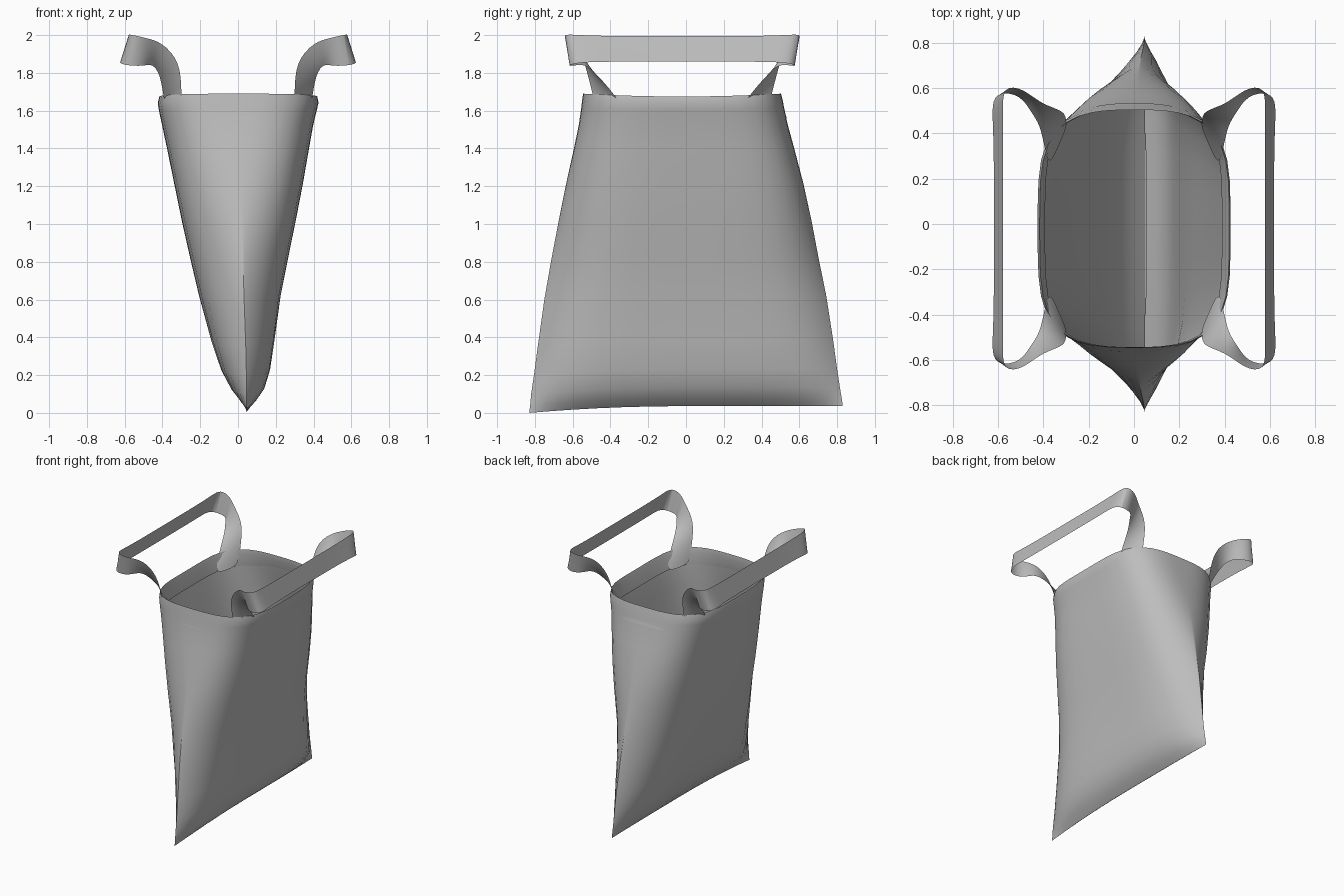
import bpy, bmesh, math
from mathutils import Vector

if "Cube" in bpy.data.objects:
    bpy.data.objects.remove(bpy.data.objects["Cube"], do_unlink=True)

# single cloth colour
cloth = bpy.data.materials.new("grey cloth")
cloth.use_nodes = True
GREY = (0.51, 0.51, 0.51, 1)
cloth.diffuse_color = GREY
cloth.node_tree.nodes["Principled BSDF"].inputs["Base Color"].default_value = GREY


def finish(bm, name, angle):
    """Turn a bmesh into a smooth shaded cloth object."""
    mesh = bpy.data.meshes.new(name)
    bm.to_mesh(mesh)
    bm.free()
    ob = bpy.data.objects.new(name, mesh)
    bpy.context.collection.objects.link(ob)
    mesh.materials.append(cloth)
    bpy.ops.object.select_all(action='DESELECT')
    ob.select_set(True)
    bpy.context.view_layer.objects.active = ob
    bpy.ops.object.shade_smooth_by_angle(angle=math.radians(angle))
    return ob


def loft(bm, rows, closed):
    """Join equal rows of points with quads."""
    verts = [[bm.verts.new(p) for p in row] for row in rows]
    n = len(rows[0])
    for a, b in zip(verts, verts[1:]):
        for i in range(n if closed else n - 1):
            j = (i + 1) % n
            bm.faces.new((a[i], a[j], b[j], b[i]))


# bag profile: height, left x, right x, front y, back y
PROFILE = [
    (0.00, 0.050, 0.052, -0.83, 0.83),
    (0.04, 0.012, 0.098, -0.825, 0.825),
    (0.10, -0.037, 0.140, -0.82, 0.815),
    (0.20, -0.090, 0.170, -0.805, 0.80),
    (0.35, -0.140, 0.192, -0.785, 0.78),
    (0.60, -0.207, 0.226, -0.75, 0.742),
    (0.80, -0.253, 0.265, -0.715, 0.702),
    (1.00, -0.297, 0.305, -0.677, 0.665),
    (1.20, -0.337, 0.343, -0.637, 0.622),
    (1.40, -0.377, 0.377, -0.592, 0.57),
    (1.52, -0.402, 0.398, -0.567, 0.537),
    (1.60, -0.419, 0.417, -0.555, 0.52),
    (1.64, -0.425, 0.426, -0.55, 0.512),
    (1.675, -0.416, 0.420, -0.545, 0.503),
]
HALF = 24


def ring(z, left, right, front, back, inset=0.0):
    """Lens shaped low down, a rounded box towards the rim."""
    t = z / 1.675
    power = 1 + 2.1 * max(0, (t - 0.42) / 0.58) ** 1.2
    flat = 5.5 - 1.5 * t
    cx, cy = (left + right) / 2, (front + back) / 2
    a, b = (right - left) / 2 - inset, (back - front) / 2 - inset * 0.4
    points = []
    for i in range(2 * HALF):
        phi = -math.pi / 2 + math.pi * i / HALF
        v = math.sin(math.pi / 2 * math.sin(phi))
        side = 1 if i <= HALF else -1
        x = cx + side * a * max(0, 1 - abs(v) ** flat) ** (1 / power)
        x += (0.045 - cx) * v ** 4 * max(0, 1 - t)          # side seam
        y = cy + b * v
        lift = 0.036 * (1 - max(0, -v) ** 2) * (1 - t)      # uneven base
        lift += 0.015 * t ** 6 * v * v                      # rim rises at the ends
        points.append(Vector((x, y, z + lift)))
    return points


# bag body with a folded hem inside the rim
rows = [ring(*p) for p in PROFILE]
rows += [ring(1.64, *PROFILE[-2][1:], inset=0.018),
         ring(1.55, *PROFILE[-4][1:], inset=0.010)]
bm = bmesh.new()
loft(bm, rows, True)
bmesh.ops.remove_doubles(bm, verts=bm.verts, dist=0.0005)
bmesh.ops.recalc_face_normals(bm, faces=bm.faces)
finish(bm, "bag_body", 40)

# half a handle: upper edge and lower edge of the ribbon, from bag to middle
HANDLE = [
    ((0.295, 0.45, 1.57), (0.375, 0.27, 1.55)),
    ((0.30, 0.475, 1.70), (0.395, 0.36, 1.69)),
    ((0.305, 0.52, 1.86), (0.415, 0.46, 1.80)),
    ((0.405, 0.545, 1.965), (0.455, 0.515, 1.85)),
    ((0.49, 0.62, 1.985), (0.50, 0.59, 1.835)),
    ((0.575, 0.63, 2.005), (0.60, 0.605, 1.84)),
    ((0.58, 0.54, 2.0), (0.63, 0.55, 1.855)),
    ((0.578, 0.42, 1.995), (0.618, 0.42, 1.86)),
    ((0.578, 0.0, 1.995), (0.618, 0.0, 1.86)),
]


def handle(name, sx):
    front = [[Vector((sx * x, -y - 0.02, z)) for x, y, z in pair] for pair in HANDLE]
    back = [[Vector((sx * x, y - 0.02, z)) for x, y, z in pair] for pair in HANDLE]
    # three points across the ribbon
    rows = [(a, (a + b) / 2, b) for a, b in front + back[-2::-1]]
    bm = bmesh.new()
    loft(bm, rows, False)
    bmesh.ops.recalc_face_normals(bm, faces=bm.faces)
    ob = finish(bm, name, 60)
    sub = ob.modifiers.new("smooth", 'SUBSURF')
    sub.levels = sub.render_levels = 2


handle("left_handle", 1)
handle("right_handle", -1)
